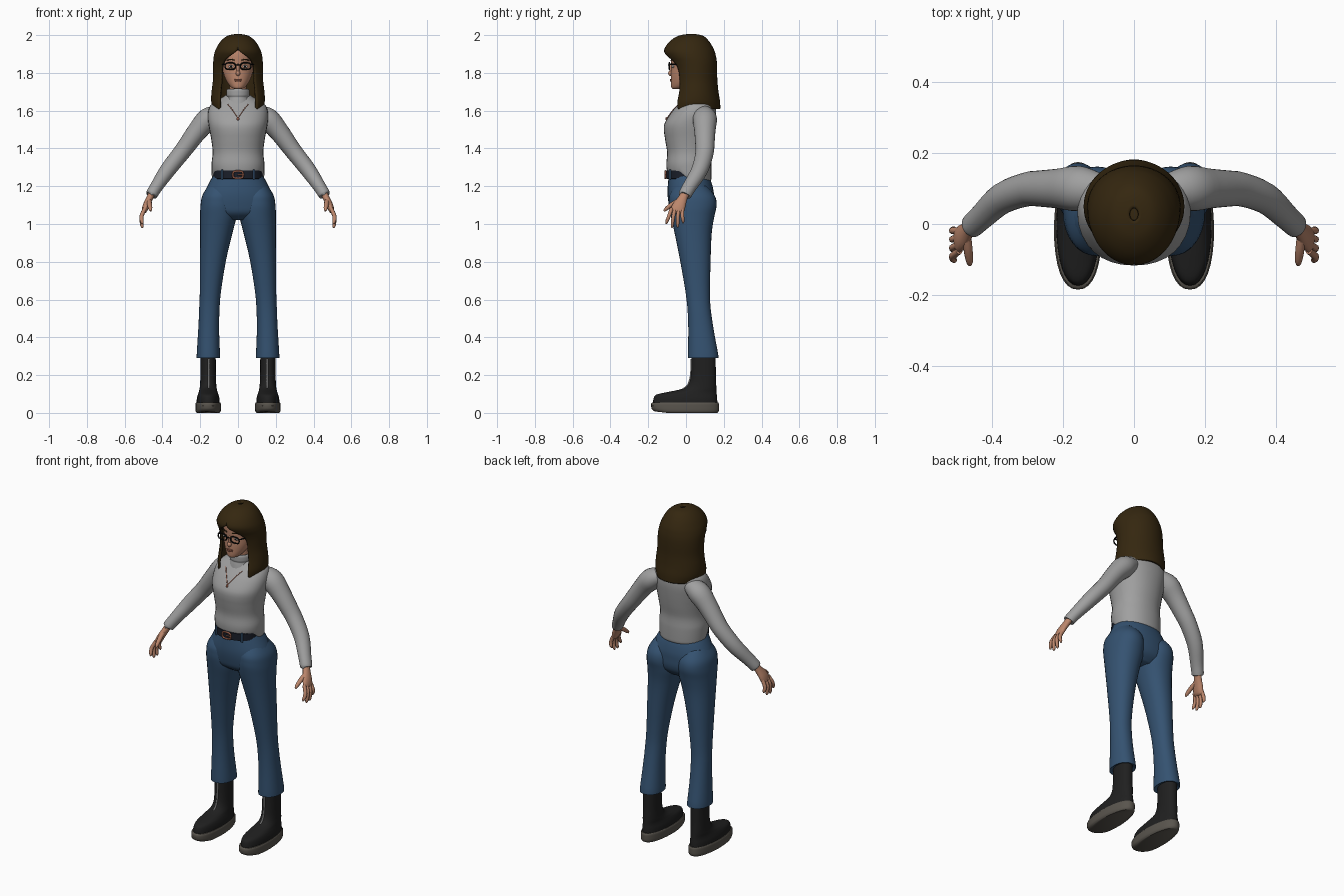
import bpy, bmesh, math
from mathutils import Vector, Matrix

if "Cube" in bpy.data.objects:
    bpy.data.objects.remove(bpy.data.objects["Cube"], do_unlink=True)


def material(name, *rgb):
    mat = bpy.data.materials.new(name)
    mat.use_nodes = True
    mat.diffuse_color = (*rgb, 1)
    mat.node_tree.nodes["Principled BSDF"].inputs["Base Color"].default_value = (*rgb, 1)
    return mat


HAIR = material("dark_brown_hair", .035, .02, .005)
KNIT = material("grey_knit", .35, .35, .35)
DENIM = material("blue_denim", .035, .085, .165)
SKIN = material("skin", .5, .24, .15)
LEATHER = material("black_leather", .014, .014, .014)
RUBBER = material("grey_rubber", .1, .09, .075)
NAVY = material("belt_navy", .01, .013, .022)
COPPER = material("copper", .36, .13, .08)
PALE = material("pale_metal", .5, .5, .5)
BLACK = material("glossy_black", .004, .004, .004)


def finish(name, bm, mat, angle=50):
    bmesh.ops.remove_doubles(bm, verts=bm.verts, dist=.00005)
    bmesh.ops.recalc_face_normals(bm, faces=bm.faces)
    mesh = bpy.data.meshes.new(name)
    bm.to_mesh(mesh)
    bm.free()
    mesh.materials.append(mat)
    mesh.shade_smooth()
    mesh.set_sharp_from_angle(angle=math.radians(angle))
    obj = bpy.data.objects.new(name, mesh)
    bpy.context.collection.objects.link(obj)
    return obj


def smooth_rows(rows, steps):
    """Spline through the rows, held between neighbours so nothing overshoots."""
    out = []
    last = len(rows) - 1
    for i in range(last):
        quad = zip(rows[max(i - 1, 0)], rows[i], rows[i + 1], rows[min(i + 2, last)])
        quad = list(quad)
        for k in range(steps):
            t = k / steps
            row = []
            for a, b, c, d in quad:
                v = b + .5 * t * (c - a + t * (2*a - 5*b + 4*c - d + t * (3*(b - c) + d - a)))
                row.append(min(max(v, min(b, c)), max(b, c)))
            out.append(row)
    return out + [list(rows[-1])]


def skin_rings(bm, rings, closed=True):
    rings = [[bm.verts.new(p) for p in ring] for ring in rings]
    count = len(rings[0])
    for low, high in zip(rings, rings[1:]):
        for j in range(count if closed else count - 1):
            k = (j + 1) % count
            bm.faces.new((low[j], low[k], high[k], high[j]))
    if closed:
        bm.faces.new(rings[0])
        bm.faces.new(rings[-1])


def power(v, e):
    return math.copysign(abs(v) ** e, v)


def loft(name, mat, rows, cx=0, steps=4, sides=32, square=.92, reshape=None):
    """Level rings; each row is half width, front y, back y, z, optional x shift."""
    rings = []
    for rx, front, back, z, *shift in smooth_rows(rows, steps):
        x0 = cx + (math.copysign(shift[0], cx) if shift else 0)
        ring = []
        for j in range(sides):
            a = math.tau * j / sides
            ring.append(Vector((x0 + rx * power(math.sin(a), square),
                                (front + back) / 2 - (back - front) / 2 * power(math.cos(a), square), z)))
        rings.append(ring)
    for ring in rings:
        for p in ring:
            if reshape:
                reshape(p)
    bm = bmesh.new()
    skin_rings(bm, rings)
    return finish(name, bm, mat)


def tube(name, mat, rows, side=1, steps=4, sides=16):
    """Rings across a path; each row is x, y, z, radius across, radius along y."""
    rows = smooth_rows(rows, steps)
    points = [Vector((r[0] * side, r[1], r[2])) for r in rows]
    rings = []
    for i, p in enumerate(points):
        along = (points[min(i + 1, len(points) - 1)] - points[max(i - 1, 0)]).normalized()
        v = Vector((0, 1, 0))
        v = (v - along * v.dot(along)).normalized()
        u = along.cross(v)
        rings.append([p + u * rows[i][3] * math.cos(math.tau * j / sides)
                      + v * rows[i][4] * math.sin(math.tau * j / sides) for j in range(sides)])
    bm = bmesh.new()
    skin_rings(bm, rings)
    return finish(name, bm, mat)


def wire(name, mat, points, r, side=1, steps=3):
    return tube(name, mat, [(*p, r, r) for p in points], side, steps, 8)


def hoop(name, mat, x, y, z, rx, rz, r, square):
    turn = [math.tau * i / 24 for i in range(25)]
    return wire(name, mat, [(x + rx * power(math.cos(a), square), y,
                             z + rz * power(math.sin(a), square)) for a in turn], r, 1, 1)


def ball(name, mat, place, size):
    bm = bmesh.new()
    bmesh.ops.create_uvsphere(bm, u_segments=20, v_segments=12, radius=1,
                              matrix=Matrix.Translation(place) @ Matrix.Diagonal((*size, 1)))
    return finish(name, bm, mat)


# Sweater: tucked in at the front, hanging lower at the back
def drop_back_hem(p):
    if p.z < 1.3:
        p.z -= .05 * min(max((p.y + .03) / .05, 0), 1)


loft("sweater", KNIT, [
    (.128, -.095, .12, 1.275), (.136, -.101, .133, 1.282), (.14, -.104, .135, 1.32),
    (.134, -.1, .133, 1.38), (.142, -.111, .145, 1.45), (.155, -.117, .155, 1.52),
    (.16, -.085, .16, 1.58), (.145, -.045, .155, 1.63), (.1, -.02, .14, 1.66),
    (.06, 0, .11, 1.685)], reshape=drop_back_hem)
loft("turtleneck", KNIT, [
    (.075, -.04, .1, 1.63), (.06, -.033, .09, 1.66), (.057, -.03, .085, 1.672),
    (.062, -.034, .088, 1.682), (.061, -.034, .086, 1.705), (.055, -.029, .08, 1.716),
    (.048, -.022, .074, 1.712)], square=1)

# Hips, belt and buckle
loft("trouser_hips", DENIM, [
    (.128, -.09, .115, 1.262), (.152, -.095, .135, 1.22), (.18, -.098, .148, 1.16),
    (.193, -.09, .148, 1.1), (.18, -.075, .135, 1.055), (.1, -.03, .1, 1.02)])
loft("belt", NAVY, [(.124, -.098, .112, 1.237), (.131, -.105, .117, 1.24),
                    (.131, -.105, .117, 1.282), (.124, -.098, .112, 1.285)], steps=1)
hoop("belt_buckle", COPPER, 0, -.109, 1.261, .027, .019, .005, .6)
wire("buckle_pin", COPPER, [(-.003, -.11, 1.261), (.026, -.11, 1.261)], .003)

# Head and neck
loft("head", SKIN, [
    (.012, -.066, -.04, 1.714), (.034, -.077, 0, 1.722), (.057, -.08, .05, 1.75),
    (.075, -.08, .09, 1.79), (.084, -.078, .12, 1.84), (.087, -.08, .13, 1.9),
    (.075, -.06, .11, 1.95), (.04, -.02, .08, 1.975)], square=1)
loft("neck", SKIN, [(.046, -.018, .07, 1.68), (.046, -.018, .075, 1.76)], square=1)
ball("nose", SKIN, (0, -.082, 1.798), (.012, .013, .014))
ball("nose_bridge", SKIN, (0, -.075, 1.82), (.009, .013, .03))
ball("upper_lip", COPPER, (0, -.079, 1.765), (.021, .006, .004))
ball("lower_lip", COPPER, (0, -.079, 1.758), (.018, .006, .005))
wire("glasses_bridge", BLACK, [(-.014, -.089, 1.84), (0, -.093, 1.843), (.014, -.089, 1.84)], .003)

# Long parted hair: open rings whose front gap frames the face
hair_rows = [
    (.012, .01, .045, 2, 0), (.055, -.04, .09, 1.99, 0), (.09, -.085, .12, 1.96, 0),
    (.113, -.11, .143, 1.92, .03), (.122, -.1, .152, 1.89, .36), (.125, -.08, .157, 1.86, .6),
    (.126, -.065, .159, 1.82, .72), (.127, -.058, .16, 1.76, .74),
    (.134, -.062, .166, 1.7, .75), (.136, -.076, .174, 1.65, .77), (.126, -.085, .176, 1.61, .86)]
hair_rings = []
for rx, front, back, z, gap in smooth_rows(hair_rows, 4):
    angles = [gap + (math.tau - 2 * gap) * j / 48 for j in range(49)]
    hair_rings.append([(rx * math.sin(a), (front + back) / 2 - (back - front) / 2 * math.cos(a),
                        z) for a in angles])
bm = bmesh.new()
skin_rings(bm, hair_rings, closed=False)
hair = finish("long_hair", bm, HAIR, 80)
shell = hair.modifiers.new("thickness", "SOLIDIFY")
shell.thickness = .012
shell.offset = 0
ball("hair_crown", HAIR, (0, .025, 1.935), (.1, .105, .055))

# Necklace
for s, label in ((1, "left"), (-1, "right")):
    wire(label + "_necklace_chain", COPPER,
         [(.055, -.037, 1.635), (.03, -.068, 1.605), (0, -.101, 1.56)], .002, s)
ball("necklace_pendant", COPPER, (0, -.104, 1.557), (.007, .005, .009))

# Paired parts
for s, label in ((1, "left_"), (-1, "right_")):
    # Face details and glasses
    ball(label + "eye", PALE, (s * .036, -.068, 1.834), (.015, .007, .007))
    ball(label + "pupil", BLACK, (s * .036, -.073, 1.834), (.006, .004, .006))
    wire(label + "eyebrow", HAIR, [(.018, -.079, 1.866), (.04, -.074, 1.872), (.06, -.056, 1.865)],
         .003, s)
    hoop(label + "glasses_rim", BLACK, s * .041, -.088, 1.836, .028, .018, .0038, .75)
    wire(label + "glasses_temple", BLACK, [(.069, -.088, 1.845), (.086, -.03, 1.845),
                                           (.09, .03, 1.84)], .0035, s)
    # Sleeve
    tube(label + "sleeve", KNIT, [
        (.09, .095, 1.59, .04, .045), (.155, .1, 1.557, .06, .064), (.215, .1, 1.492, .053, .056),
        (.29, .1, 1.39, .046, .049), (.37, .073, 1.288, .042, .044),
        (.43, .02, 1.2, .034, .037), (.458, -.006, 1.155, .031, .034),
        (.459, -.007, 1.153, .022, .024)], s, sides=24)
    # Hand, fingers and thumb
    tube(label + "palm", SKIN, [
        (.45, .002, 1.175, .018, .022), (.466, -.015, 1.14, .018, .024),
        (.485, -.035, 1.1, .018, .034), (.496, -.047, 1.07, .014, .036),
        (.5, -.05, 1.058, .006, .028)], s)
    for i, finger in enumerate(("index", "middle", "ring", "little")):
        y = -.076 + .019 * i
        tip = (1.0, .98, .982, 1.004)[i]
        tube(label + finger + "_finger", SKIN, [
            (.493, y, 1.082, .01, .01), (.511, y - .015 + .005 * i, 1.04, .011, .01),
            (.508, y - .026 + .01 * i, tip + .012, .009, .008),
            (.504, y - .029 + .011 * i, tip, .003, .003)], s, sides=10)
    tube(label + "thumb", SKIN, [
        (.472, -.03, 1.128, .013, .013), (.468, -.072, 1.105, .013, .012),
        (.464, -.105, 1.08, .01, .01), (.463, -.116, 1.068, .004, .004)], s, sides=10)
    # Trouser leg, flared at the hem; last value shifts the ring outward
    loft(label + "trouser_leg", DENIM, [
        (.06, -.06, .11, 1.2, 0), (.086, -.088, .152, 1.15, .003), (.094, -.09, .162, 1.1, .004),
        (.096, -.08, .15, 1.04, .004), (.085, -.06, .136, .95, .015), (.068, -.03, .13, .8, .033),
        (.054, .003, .127, .6, .049), (.055, .012, .145, .45, .055), (.062, .01, .172, .3, .057),
        (.059, .014, .168, .29, .057), (.045, .028, .15, .3, .057)], s * .1)
    wire(label + "belt_loop", DENIM, [(.085, -.085, 1.235), (.085, -.085, 1.288)], .006, s)
    # Boot, sole and zip
    loft(label + "boot", LEATHER, [
        (.061, -.174, .166, .045), (.06, -.172, .165, .075), (.055, -.158, .163, .096),
        (.05, -.1, .162, .11), (.046, -.025, .161, .126), (.043, .012, .16, .15),
        (.041, .026, .158, .2), (.04, .03, .157, .31)], s * .158)

    def taper_heel(p):
        if p.y > 0:
            p.x = s * .158 + (p.x - s * .158) * (1 - p.y * .7)
        if p.y < -.1 and p.z < .03:
            p.z += (-.1 - p.y) * .12

    loft(label + "boot_sole", RUBBER, [
        (.06, -.165, .165, 0), (.067, -.182, .174, .012), (.068, -.185, .175, .045),
        (.064, -.18, .17, .055)], s * .158, square=.85, reshape=taper_heel)
    wire(label + "boot_zip", PALE, [(.155, .029, .285), (.155, .025, .2), (.155, .011, .15),
                                    (.155, -.01, .13)], .004, s)
